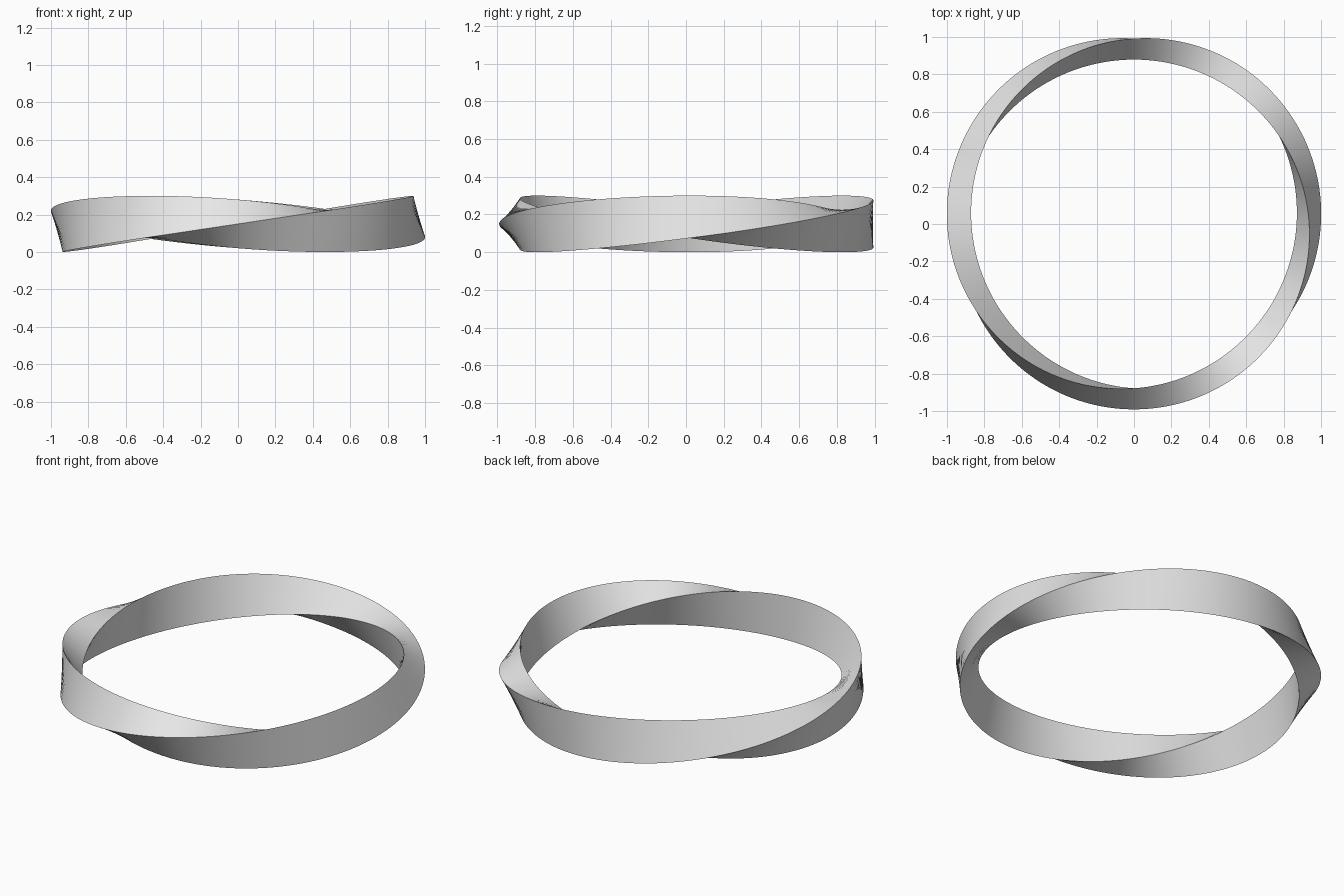
import bpy
import bmesh
from math import sin, cos, pi, radians

cube = bpy.data.objects.get("Cube")
if cube:
    bpy.data.objects.remove(cube, do_unlink=True)

SEGMENTS = 256       # steps around the ring
SIDES = 3            # triangular cross-section
RING = 0.935         # ring centre line radius
HALF_HEIGHT = 0.15   # section radius, vertical
HALF_WIDTH = 0.075   # section radius, flattened radially
SHIFT_Y = 0.019      # centres the bounding box

# Plain grey
grey = bpy.data.materials.new("plain_grey")
grey.use_nodes = True
colour = (0.8, 0.8, 0.8, 1)
grey.diffuse_color = colour
grey.node_tree.nodes["Principled BSDF"].inputs["Base Color"].default_value = colour

# Ring: the triangle makes one full turn on its way round
bm = bmesh.new()
sections = []
for i in range(SEGMENTS):
    a = 2 * pi * i / SEGMENTS
    section = []
    for k in range(SIDES):
        turn = a + 2 * pi * k / SIDES
        r = RING + HALF_WIDTH * cos(turn)
        z = HALF_HEIGHT * (1 + sin(turn))
        section.append(bm.verts.new((r * sin(a), SHIFT_Y - r * cos(a), z)))
    sections.append(section)

for i, here in enumerate(sections):
    ahead = sections[(i + 1) % SEGMENTS]
    for k in range(SIDES):
        n = (k + 1) % SIDES
        bm.faces.new((here[k], ahead[k], ahead[n], here[n]))
bmesh.ops.recalc_face_normals(bm, faces=bm.faces)

mesh = bpy.data.meshes.new("twisted_ring")
bm.to_mesh(mesh)
bm.free()
mesh.materials.append(grey)
ring = bpy.data.objects.new("twisted_ring", mesh)
bpy.context.collection.objects.link(ring)

# Smooth bands with crisp long edges
bpy.ops.object.select_all(action="DESELECT")
ring.select_set(True)
bpy.context.view_layer.objects.active = ring
bpy.ops.object.shade_smooth_by_angle(angle=radians(30))
